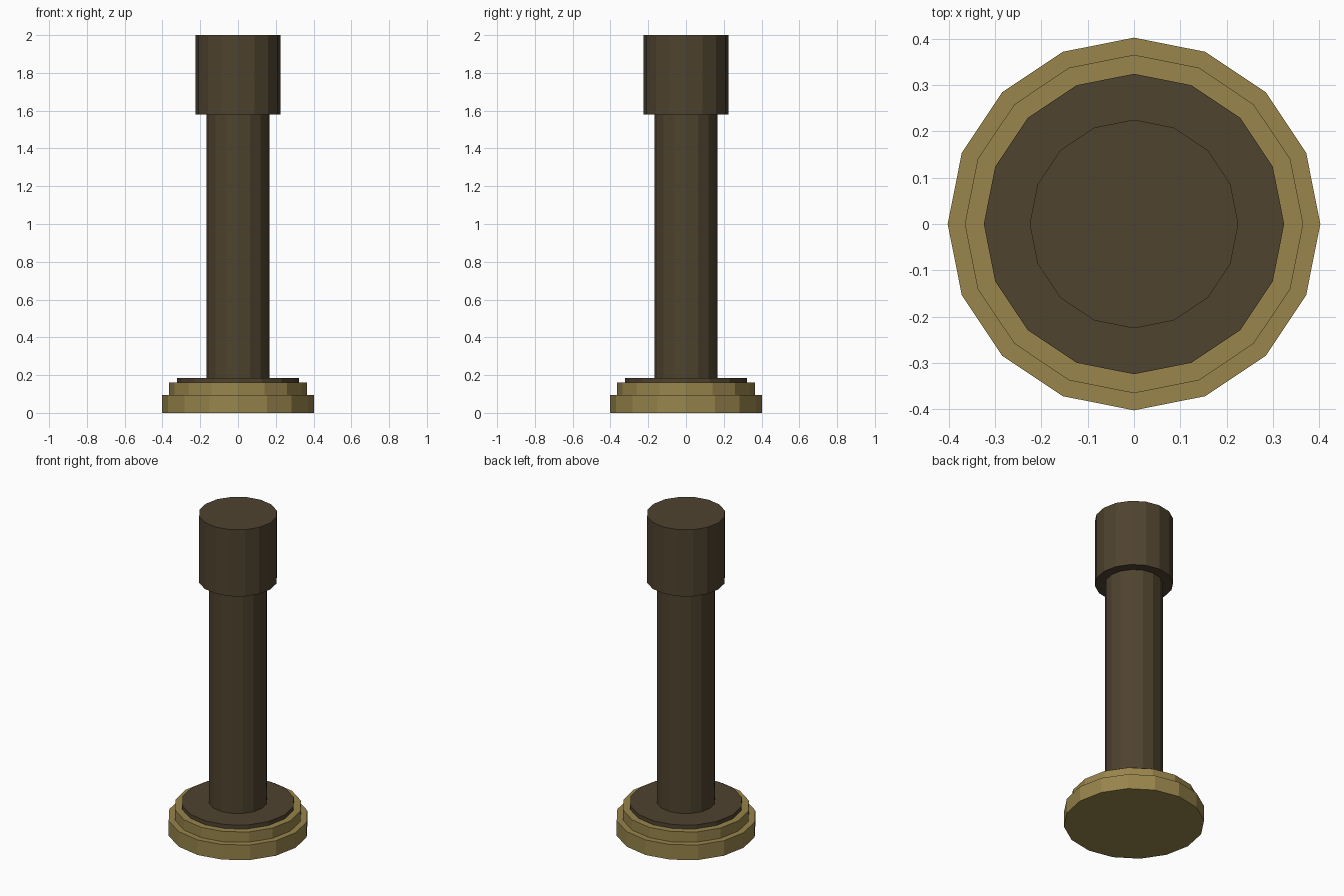
import bpy
import bmesh
import math
from mathutils import Vector

if "Cube" in bpy.data.objects:
    bpy.data.objects.remove(bpy.data.objects["Cube"])

SIDES = 16


def material(name, rgb):
    mat = bpy.data.materials.new(name)
    mat.diffuse_color = (*rgb, 1.0)
    mat.use_nodes = True
    mat.node_tree.nodes["Principled BSDF"].inputs["Base Color"].default_value = mat.diffuse_color
    return mat


def lathe(name, profile, mat):
    """Spin a (radius, z) profile into a closed flat-shaded solid."""
    bm = bmesh.new()
    rings = []
    for r, z in profile:
        angles = [2 * math.pi * i / SIDES for i in range(SIDES)]
        rings.append([bm.verts.new(Vector((r * math.cos(a), r * math.sin(a), z)))
                      for a in angles])
    for low, high in zip(rings, rings[1:]):
        for i in range(SIDES):
            j = (i + 1) % SIDES
            bm.faces.new((low[i], low[j], high[j], high[i]))
    bm.faces.new(rings[0][::-1])
    bm.faces.new(rings[-1])
    mesh = bpy.data.meshes.new(name)
    bm.to_mesh(mesh)
    bm.free()
    mesh.materials.append(mat)
    obj = bpy.data.objects.new(name, mesh)
    bpy.context.collection.objects.link(obj)
    return obj


brass = material("brass", (0.314, 0.235, 0.072))
dark_brown = material("dark brown", (0.078, 0.056, 0.028))

# Stepped brass base
lathe("stepped_base", [(0.402, 0), (0.402, 0.095), (0.365, 0.095), (0.365, 0.16)], brass)

# Dark collar, shaft and wider head in one turned piece
lathe("shaft_and_head", [(0.324, 0.16), (0.324, 0.185), (0.167, 0.185),
                         (0.167, 1.58), (0.225, 1.58), (0.225, 2.0)], dark_brown)
